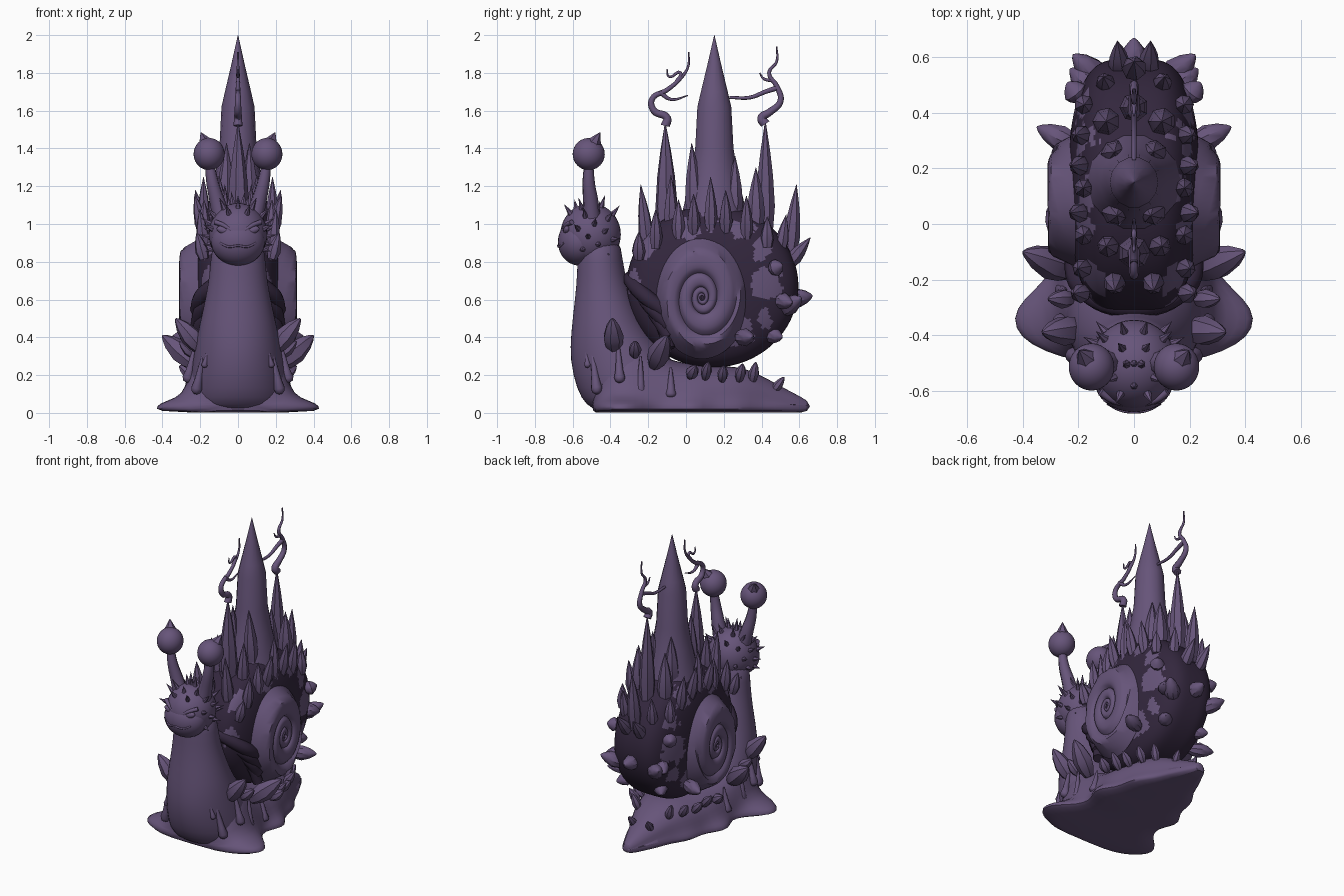
import bpy, bmesh, math
from mathutils import Vector, noise

if "Cube" in bpy.data.objects:
    bpy.data.objects.remove(bpy.data.objects["Cube"], do_unlink=True)


def material(name, rgb):
    m = bpy.data.materials.new(name)
    m.use_nodes = True
    m.diffuse_color = (*rgb, 1)
    m.node_tree.nodes["Principled BSDF"].inputs["Base Color"].default_value = (*rgb, 1)
    return m


PURPLE = material("dusty_purple", (0.135, 0.09, 0.195))
DARK = material("dark_plum", (0.033, 0.02, 0.047))


def smooth(ob, angle=40):
    bpy.ops.object.select_all(action='DESELECT')
    ob.select_set(True)
    bpy.context.view_layer.objects.active = ob
    bpy.ops.object.shade_smooth_by_angle(angle=math.radians(angle))


def finish(bm, name, mats=(PURPLE,), angle=40, subsurf=0):
    bmesh.ops.recalc_face_normals(bm, faces=bm.faces)
    me = bpy.data.meshes.new(name)
    bm.to_mesh(me)
    bm.free()
    for m in mats:
        me.materials.append(m)
    ob = bpy.data.objects.new(name, me)
    bpy.context.collection.objects.link(ob)
    smooth(ob, angle)
    if subsurf:
        ob.modifiers.new("Smooth", 'SUBSURF').levels = subsurf
        ob.modifiers["Smooth"].render_levels = subsurf
    return ob


def loft(bm, rings):
    """Skin closed rings of points and cap both ends."""
    rows = [[bm.verts.new(p) for p in r] for r in rings]
    n = len(rows[0])
    for a, b in zip(rows, rows[1:]):
        for i in range(n):
            bm.faces.new((a[i], a[(i + 1) % n], b[(i + 1) % n], b[i]))
    bm.faces.new(rows[0])
    bm.faces.new(rows[-1])


def oval(z, y, ry, rx, n=28):
    return [(rx * math.cos(t), y + ry * math.sin(t), z)
            for t in (math.tau * i / n for i in range(n))]


# Outlines along a spike: height share, radius share
THORN = [(0, 1), (.35, .7), (1, .03)]
SPIRE = [(0, .7), (.3, 1), (.55, .8), (.75, .5), (1, .02)]
BULB = [(0, .5), (.2, .85), (.45, 1), (.75, .68), (.93, .3), (1, .06)]
DRIP = [(0, .3), (.04, .8), (.12, 1), (.3, .7), (.6, .5), (1, .2)]


def spike(bm, base, tip, r, profile, sides):
    base, tip = Vector(base), Vector(tip)
    q = (tip - base).to_track_quat('Z', 'Y')
    length = (tip - base).length
    loft(bm, [[base + q @ Vector((r * w * math.cos(t), r * w * math.sin(t), h * length))
               for t in (math.tau * i / sides for i in range(sides))] for h, w in profile])


def spikes(name, items, profile, sides=6, angle=35):
    """Each item is base, tip, radius; those off the middle are mirrored."""
    bm = bmesh.new()
    for b, t, r in items:
        spike(bm, b, t, r, profile, sides)
        if abs(t[0]) > .01:
            spike(bm, (-b[0], *b[1:]), (-t[0], *t[1:]), r, profile, sides)
    return finish(bm, name, angle=angle)


def ball(name, loc, size):
    bpy.ops.mesh.primitive_uv_sphere_add(segments=32, ring_count=20, location=loc)
    ob = bpy.context.object
    ob.name, ob.scale = name, size
    ob.data.materials.append(PURPLE)
    smooth(ob, 60)
    return ob


def tube(name, pts, r0, r1, mat=PURPLE):
    cu = bpy.data.curves.new(name, 'CURVE')
    cu.dimensions, cu.bevel_depth, cu.bevel_resolution = '3D', 1, 2
    cu.use_fill_caps = True
    s = cu.splines.new('BEZIER')
    s.bezier_points.add(len(pts) - 1)
    s.resolution_u = 6
    for i, (bp, p) in enumerate(zip(s.bezier_points, pts)):
        bp.co = p
        bp.handle_left_type = bp.handle_right_type = 'AUTO'
        bp.radius = r0 + (r1 - r0) * i / (len(pts) - 1)
    cu.materials.append(mat)
    ob = bpy.data.objects.new(name, cu)
    bpy.context.collection.objects.link(ob)
    bpy.ops.object.select_all(action='DESELECT')
    ob.select_set(True)
    bpy.context.view_layer.objects.active = ob
    bpy.ops.object.convert(target='MESH')
    smooth(bpy.context.object, 60)


# Neck rising from the chest
bm = bmesh.new()
loft(bm, [oval(*r) for r in [
    (0, -.28, .18, .22), (.04, -.28, .25, .25), (.12, -.28, .3, .265), (.28, -.34, .277, .24),
    (.42, -.405, .205, .215), (.55, -.425, .17, .185), (.68, -.445, .135, .158),
    (.8, -.455, .12, .145), (.95, -.46, .11, .135)]])
finish(bm, "neck", angle=60, subsurf=1)

# Foot with flared side lobes and tapering tail: y, skirt, body width, height
bm = bmesh.new()
rings = []
for y, w, b, h in [(-.5, .2, .16, .1), (-.46, .33, .22, .2), (-.41, .42, .25, .36),
                   (-.34, .45, .27, .42), (-.27, .41, .275, .4), (-.19, .31, .27, .34),
                   (-.1, .28, .26, .29), (-.03, .32, .25, .27), (.05, .34, .25, .26),
                   (.13, .26, .23, .25), (.22, .25, .21, .25), (.3, .23, .18, .24),
                   (.38, .16, .14, .21), (.47, .13, .1, .16), (.56, .08, .065, .11),
                   (.66, .03, .025, .06)]:
    low = min(.13, h * .6)
    half = [(w * .9, 0), (w, .02), (w * .96, .05), (b + (w - b) * .35, low * .6),
            (b, low), (b * .88, h * .75), (b * .5, h * .97)]
    pts = half + [(0, h)] + [(-x, z) for x, z in reversed(half)]
    rings.append([(x, y, z) for x, z in pts])
loft(bm, rings)
finish(bm, "foot", angle=60, subsurf=1)
spikes("slime_drips", [
    ((.225, -.47, .1), (.17, -.5, .36), .03), ((.18, -.52, .24), (.15, -.53, .36), .018),
    ((.27, -.35, .16), (.22, -.36, .38), .03), ((.26, -.24, .1), (.25, -.24, .3), .028),
    ((.26, -.08, .08), (.23, -.08, .24), .03)], DRIP, 10, 70)

# Head, muzzle and face
ball("head", (0, -.505, .945), (.155, .16, .165))
ball("muzzle", (0, -.565, .905), (.142, .113, .125))
tube("mouth", [(-.095, -.646, .9), (-.05, -.67, .88), (0, -.677, .885), (.05, -.67, .88),
               (.095, -.646, .9)], .006, .006)
for s in (1, -1):
    ball("eyelid", (s * .07, -.63, .965), (.045, .02, .022)).rotation_euler.y = -s * .3
    tube("brow", [(s * .12, -.605, 1.01), (s * .08, -.633, .995), (s * .03, -.65, .965)],
         .014, .01)
    tube("eye_stalk", [(s * .085, -.5, 1.03), (s * .11, -.505, 1.12), (s * .135, -.515, 1.22),
                       (s * .15, -.515, 1.32)], .05, .025)
    ball("eyeball", (s * .153, -.515, 1.37), (.082, .085, .085))
spikes("eye_thorn", [((.165, -.495, 1.41), (.197, -.455, 1.485), .05)], THORN)

# Thorns around the sides, crown and back of the head
items = []
for i in range(64):
    z = 1 - 2 * (i + .5) / 64
    t = i * 2.39996
    d = Vector((math.cos(t) * math.sqrt(1 - z * z), math.sin(t) * math.sqrt(1 - z * z), z))
    if d.x > .04 and z > -.65 and (-.4 < d.y < .75 or z > .6 or d.x > .8):
        p = Vector((d.x * .145, d.y * .15, d.z * .155)) + Vector((0, -.505, .945))
        items.append((p, p + d * .06 + Vector((0, 0, .015)), .017))
items += [((0, y, z), (0, y - .01, z + .06), .018) for y, z in [(-.58, 1.07), (-.5, 1.09)]]
spikes("head_thorns", items, THORN)

# Drum shaped shell with ragged light patches on its flanks: y, z, radius
PATCHES = [(-.22, .91, .075), (-.27, .7, .05), (.0, .97, .055), (.12, 1.04, .05),
           (.3, .98, .05), (.42, .86, .05), (.42, .68, .085), (.28, .43, .07), (.42, .5, .04)]
bm = bmesh.new()
bmesh.ops.create_uvsphere(bm, u_segments=128, v_segments=96, radius=1)
for v in bm.verts:
    y, z, x = v.co
    v.co = (.24 * math.copysign(abs(x) ** .52, x), .14 + .455 * y, .67 + .43 * z)
for f in bm.faces:
    c = f.calc_center_median()
    ragged = .045 * noise.noise(c * 14) + .025 * noise.noise(c * 35)
    near = min(math.hypot(c.y - y, c.z - z) - r for y, z, r in PATCHES)
    f.material_index = int(abs(c.x) > .1 and near < ragged)
finish(bm, "shell", (DARK, PURPLE), 60)
for k in range(4):
    r, lift = .042 - .003 * k, k * .06
    tube("shell_lip", [(-.215, -.09, .52 - lift), (-.18, -.23 + lift * .6, .63 - lift),
                       (0, -.295 + lift * .6, .71 - lift), (.18, -.23 + lift * .6, .63 - lift),
                       (.215, -.09, .52 - lift)], r, r, DARK)

# Spiral whorls on both flanks, each a strip winding inwards
TURN, ACROSS = 48, 8
for s in (1, -1):
    bm = bmesh.new()
    grid = []
    for i in range(-TURN, TURN * 4 + 1):
        row = []
        for j in range(ACROSS + 1):
            v = j / ACROSS
            r = min(1, 2.3 ** -(i / TURN + v))
            t = -math.tau * i / TURN + 2.2
            bulge = .06 * math.sqrt(v * (1 - v)) * min(1, 1.5 * r + .25, 6 * (1 - r))
            x = .2 + .075 * min(1, (1 - r) / .22) + .015 * (1 - r) + bulge
            row.append(bm.verts.new((s * x, .085 + .245 * r * math.cos(t),
                                     .61 + .325 * r * math.sin(t))))
        grid.append(row)
    for a, b in zip(grid, grid[1:]):
        for j in range(ACROSS):
            bm.faces.new((a[j], a[j + 1], b[j + 1], b[j]))
    bmesh.ops.remove_doubles(bm, verts=bm.verts, dist=.0004)
    finish(bm, "shell_whorl", angle=40)

# Tall central spire
bm = bmesh.new()
loft(bm, [oval(z, .15, r, r * .95, 14) for z, r in [
    (.95, .2), (1.1, .165), (1.25, .13), (1.4, .104), (1.62, .092), (1.7, .073),
    (1.85, .036), (2, .001)]])
finish(bm, "central_spire", angle=30)

# Crystal spires along the top of the shell
crown = [((0, -.1, .9), (0, -.11, 1.54), .06), ((0, .42, .9), (0, .42, 1.55), .052),
         ((0, .55, .82), (0, .585, 1.21), .045), ((.07, -.2, .85), (.07, -.24, 1.21), .04),
         ((.1, .37, .95), (.1, .37, 1.3), .05), ((.07, .05, 1), (.06, .03, 1.43), .05),
         ((.07, .25, 1), (.07, .26, 1.36), .05), ((.09, -.08, .95), (.1, -.08, 1.26), .04),
         ((.1, .5, .85), (.11, .53, 1.05), .035), ((.05, .54, .78), (.06, .66, .93), .04)]
for y, top in [(-.25, .96), (-.16, 1.08), (-.04, 1.13), (.04, 1.16), (.13, 1.25),
               (.21, 1.18), (.32, 1.15), (.43, 1.04)]:
    low = .95 - .9 * (y - .14) ** 2
    crown.append(((.18, y, low), (.205 + .025 * math.sin(y * 40), y, top), .036))
spikes("crown_crystals", crown, SPIRE, 7)

# Twisting vines on the two tall side spires
for path, r0, r1 in [
    ([(-.11, 1.52), (-.1, 1.56), (-.17, 1.6), (-.18, 1.66), (-.1, 1.71), (-.03, 1.77), (.01, 1.83),
      (.015, 1.91)], .024, .004),
    ([(-.14, 1.7), (-.08, 1.66), (.01, 1.68)], .014, .003),
    ([(-.05, 1.75), (-.03, 1.8), (-.09, 1.78), (-.1, 1.82)], .012, .003),
    ([(.42, 1.53), (.4, 1.56), (.44, 1.59), (.5, 1.65), (.48, 1.73), (.44, 1.8), (.48, 1.86),
      (.48, 1.94)], .026, .004),
    ([(.48, 1.72), (.42, 1.7), (.34, 1.67), (.23, 1.67)], .014, .008),
    ([(.46, 1.76), (.41, 1.77), (.39, 1.8)], .011, .003)]:
    tube("vine", [(0, y, z) for y, z in path], r0, r1)

# Bulbous crystals on the shell rear and on the body sides
spikes("shell_crystals", [
    ((0, .54, .6), (0, .67, .62), .05), ((.1, .5, .54), (.22, .61, .61), .052),
    ((.14, .48, .6), (.23, .56, .58), .045), ((.2, .28, .4), (.35, .35, .4), .048),
    ((.19, .45, .76), (.24, .51, .78), .045), ((.1, .42, .42), (.17, .51, .4), .045)],
    BULB, 9)
spikes("body_crystals", [
    ((.19, -.38, .33), (.33, -.39, .5), .055), ((.22, -.17, .25), (.4, -.1, .41), .062),
    ((.22, -.27, .3), (.31, -.27, .38), .035), ((.23, .02, .19), (.31, .05, .25), .035),
    ((.2, .1, .18), (.28, .12, .27), .03), ((.19, .19, .17), (.26, .2, .25), .03),
    ((.16, .28, .17), (.22, .3, .26), .03), ((.11, .35, .16), (.15, .37, .27), .028),
    ((.06, .46, .11), (.07, .52, .19), .025)], BULB, 7)
